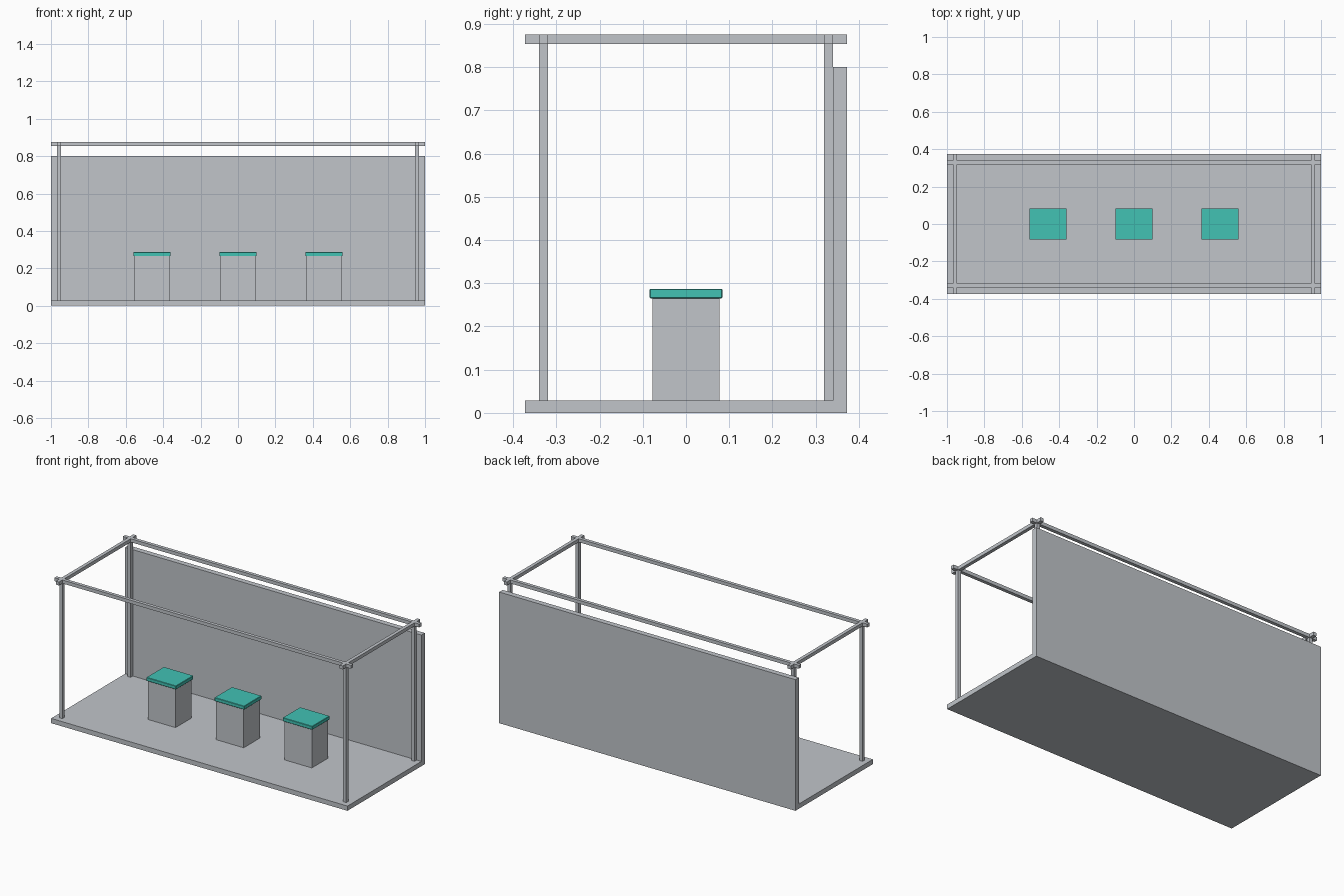
import bpy

if "Cube" in bpy.data.objects:
    bpy.data.objects.remove(bpy.data.objects["Cube"], do_unlink=True)


def material(name, rgb):
    mat = bpy.data.materials.new(name)
    mat.use_nodes = True
    mat.diffuse_color = (*rgb, 1)
    mat.node_tree.nodes["Principled BSDF"].inputs["Base Color"].default_value = (*rgb, 1)
    return mat


grey = material("light grey", (0.533, 0.558, 0.591))
teal = material("teal", (0.054, 0.539, 0.456))


def box(name, low, high, mat, bevel=0):
    """Box spanning two opposite corners."""
    centre = [(a + b) / 2 for a, b in zip(low, high)]
    bpy.ops.mesh.primitive_cube_add(size=1, location=centre)
    obj = bpy.context.object
    obj.name = name
    obj.scale = [b - a for a, b in zip(low, high)]
    bpy.ops.object.transform_apply(location=False, rotation=False, scale=True)
    obj.data.materials.append(mat)
    if bevel:
        mod = obj.modifiers.new("soft edges", 'BEVEL')
        mod.width = bevel
        mod.segments = 1
    return obj


DEPTH = 0.373
FLOOR = 0.029
WALL_FRONT = 0.34
TOP = 0.875
BAR = 0.0105          # half thickness of frame bars
POST_X, POST_Y = 0.958, 0.3295

# Floor slab and back wall
box("floor", (-1, -DEPTH, 0), (1, WALL_FRONT, FLOOR), grey)
box("back_wall", (-1, WALL_FRONT, 0), (1, DEPTH, 0.8), grey)

# Corner posts
for sx, side in ((-1, "right"), (1, "left")):
    for sy, end in ((-1, "front"), (1, "back")):
        x, y = sx * POST_X, sy * POST_Y
        box(f"{end}_{side}_post", (x - BAR, y - BAR, FLOOR),
            (x + BAR, y + BAR, TOP), grey)

# Overhead rails, running past the posts at each corner
for s, end in ((-1, "front"), (1, "back")):
    y = s * POST_Y
    box(f"{end}_rail", (-1, y - BAR, TOP - 2 * BAR), (1, y + BAR, TOP), grey)
for s, side in ((-1, "right"), (1, "left")):
    x = s * POST_X
    box(f"{side}_rail", (x - BAR, -DEPTH, TOP - 2 * BAR), (x + BAR, DEPTH, TOP), grey)

# Three pedestals with coloured tops
for x, place in ((-0.46, "right"), (0, "middle"), (0.46, "left")):
    box(f"{place}_pedestal", (x - 0.093, -0.0775, FLOOR), (x + 0.093, 0.0775, 0.265), grey)
    box(f"{place}_pedestal_top", (x - 0.1, -0.084, 0.265), (x + 0.1, 0.084, 0.287),
        teal, bevel=0.002)
